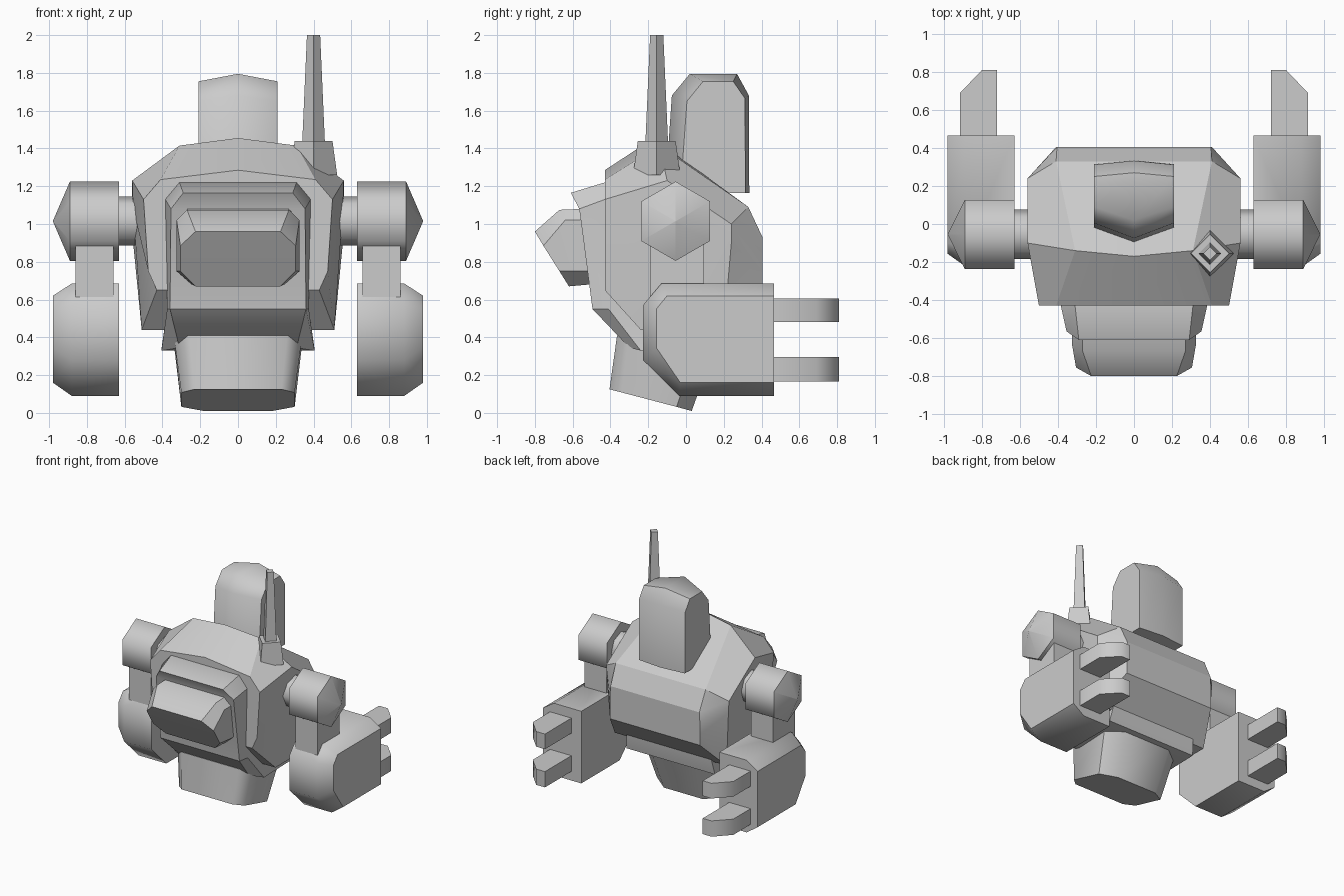
import bpy, bmesh, math

if "Cube" in bpy.data.objects:
    bpy.data.objects.remove(bpy.data.objects["Cube"])

grey = bpy.data.materials.new("hull_grey")
grey.diffuse_color = (0.6, 0.6, 0.6, 1)
grey.use_nodes = True
grey.node_tree.nodes["Principled BSDF"].inputs["Base Color"].default_value = grey.diffuse_color


def loft(name, rings, smooth=50):
    """Skin a list of equal-length point rings and cap both ends with strips."""
    bm = bmesh.new()
    vs = [[bm.verts.new(p) for p in r] for r in rings]
    n = len(rings[0])
    for a, b in zip(vs, vs[1:]):
        for i in range(n):
            j = (i + 1) % n
            bm.faces.new((a[i], a[j], b[j], b[i]))
    for r in (vs[0], vs[-1]):
        for i in range((n - 1) // 2):
            f = [r[i], r[i + 1], r[n - 2 - i], r[n - 1 - i]]
            bm.faces.new(list(dict.fromkeys(f)))
    bmesh.ops.remove_doubles(bm, verts=bm.verts, dist=1e-4)
    bmesh.ops.recalc_face_normals(bm, faces=bm.faces)
    me = bpy.data.meshes.new(name)
    bm.to_mesh(me)
    bm.free()
    ob = bpy.data.objects.new(name, me)
    bpy.context.collection.objects.link(ob)
    me.materials.append(grey)
    bpy.ops.object.select_all(action='DESELECT')
    bpy.context.view_layer.objects.active = ob
    ob.select_set(True)
    bpy.ops.object.shade_smooth_by_angle(angle=math.radians(smooth))
    return ob


def sym(half):
    """Complete a right-hand half ring with its mirror image."""
    return half + [(-x, y, z) for x, y, z in reversed(half)]


def at_x(x, prof):
    return [(x, y, z) for y, z in prof]


def disc(axis, c, r, n, turn=0.0):
    """Regular polygon ring around the x or z axis."""
    pts = []
    for i in range(n):
        a = turn + 2 * math.pi * i / n
        u, v = r * math.cos(a), r * math.sin(a)
        pts.append((c[0], c[1] + v, c[2] + u) if axis == 'x' else (c[0] + u, c[1] + v, c[2]))
    return pts


# Torso, skinned from front to back
loft("torso", [
    sym([(0, -.43, 1.285), (.41, -.43, 1.235), (.50, -.43, 1.13), (.475, -.43, .75), (.43, -.43, .65)]),
    sym([(0, -.17, 1.455), (.31, -.14, 1.415), (.56, -.10, 1.23), (.555, -.12, 1.08), (.51, -.24, .44)]),
    sym([(0, .33, 1.09), (.41, .33, 1.09), (.56, .24, 1.0), (.555, .24, .90), (.51, .20, .44)]),
    sym([(0, .405, .93), (.405, .405, .93), (.41, .405, .85), (.41, .405, .75), (.41, .405, .66)]),
], 28)

# Chest plate that runs down into the waist
loft("chest_plate", [
    sym([(.29, -.61, 1.165), (.355, -.565, 1.08), (.36, -.495, .55), (.31, -.30, .345)]),
    sym([(.31, -.43, 1.22), (.385, -.43, 1.13), (.375, -.41, .55), (.405, -.24, .33)]),
    sym([(.31, .20, 1.05), (.38, .20, .95), (.375, .24, .55), (.405, .20, .34)]),
], 35)

# Snout with a slanted front face
loft("snout", [
    sym([(.225, -.80, .96), (.305, -.755, .885), (.305, -.67, .75), (.225, -.62, .67)]),
    sym([(.27, -.67, 1.075), (.325, -.64, 1.02), (.325, -.55, .75), (.245, -.51, .68)]),
    sym([(.27, -.42, 1.085), (.325, -.42, 1.02), (.325, -.42, .75), (.245, -.42, .68)]),
], 40)

# Tapered tail block below the waist
loft("lower_body", [
    sym([(.23, -.405, .125), (.30, -.34, .108), (.30, -.05, .032), (.18, .03, .01)]),
    sym([(.26, -.365, .41), (.34, -.30, .41), (.345, .08, .41), (.22, .175, .41)]),
])

# Upright back pod with a ridged centre line
pod_side = [(-.03, 1.165), (.005, 1.65), (.09, 1.755), (.25, 1.755), (.312, 1.665), (.315, 1.165)]
pod_mid = [(-.11, 1.165), (-.075, 1.68), (.02, 1.795), (.27, 1.795), (.333, 1.68), (.335, 1.165)]
loft("back_pod", [at_x(-.21, pod_side), at_x(0, pod_mid), at_x(.21, pod_side)])

# Antenna
loft("antenna_base", [disc('z', (.4, -.155, z), r, 4) for z, r in ((1.26, .125), (1.44, .10))])
loft("antenna_rod", [disc('z', (.4, -.155, z), r, 4) for z, r in ((1.43, .06), (2.0, .035))])

# Arms
outer = [(.465, .685), (-.13, .685), (-.228, .57), (-.228, .28), (-.035, .09), (.465, .09)]
inset = [(.465, .62), (-.10, .62), (-.157, .55), (-.157, .345), (-.03, .16), (.465, .16)]
upper = [(-.19, .58), (-.19, .92), (.095, .92), (.095, .58)]
finger = [(.72, .45), (.72, .81), (.80, .81), (.915, .69), (.915, .45)]
for side, s in (("right", 1), ("left", -1)):
    loft(side + "_shoulder_shaft", [disc('x', (s * x, -.055, 1.015), .13, 8) for x in (.48, .66)])
    loft(side + "_shoulder", [disc('x', (s * x, -.055, 1.015), r, 6)
                              for x, r in ((.63, .21), (.89, .21), (.98, .001))], 62)
    loft(side + "_upper_arm", [at_x(s * x, upper) for x in (.66, .86)])
    loft(side + "_forearm", [at_x(s * .63, outer), at_x(s * .88, outer), at_x(s * .98, inset)], 48)
    for part, lo, hi in (("upper", .48, .605), ("lower", .165, .295)):
        loft(f"{side}_{part}_finger", [[(s * x, y, z) for x, y in finger] for z in (lo, hi)])
